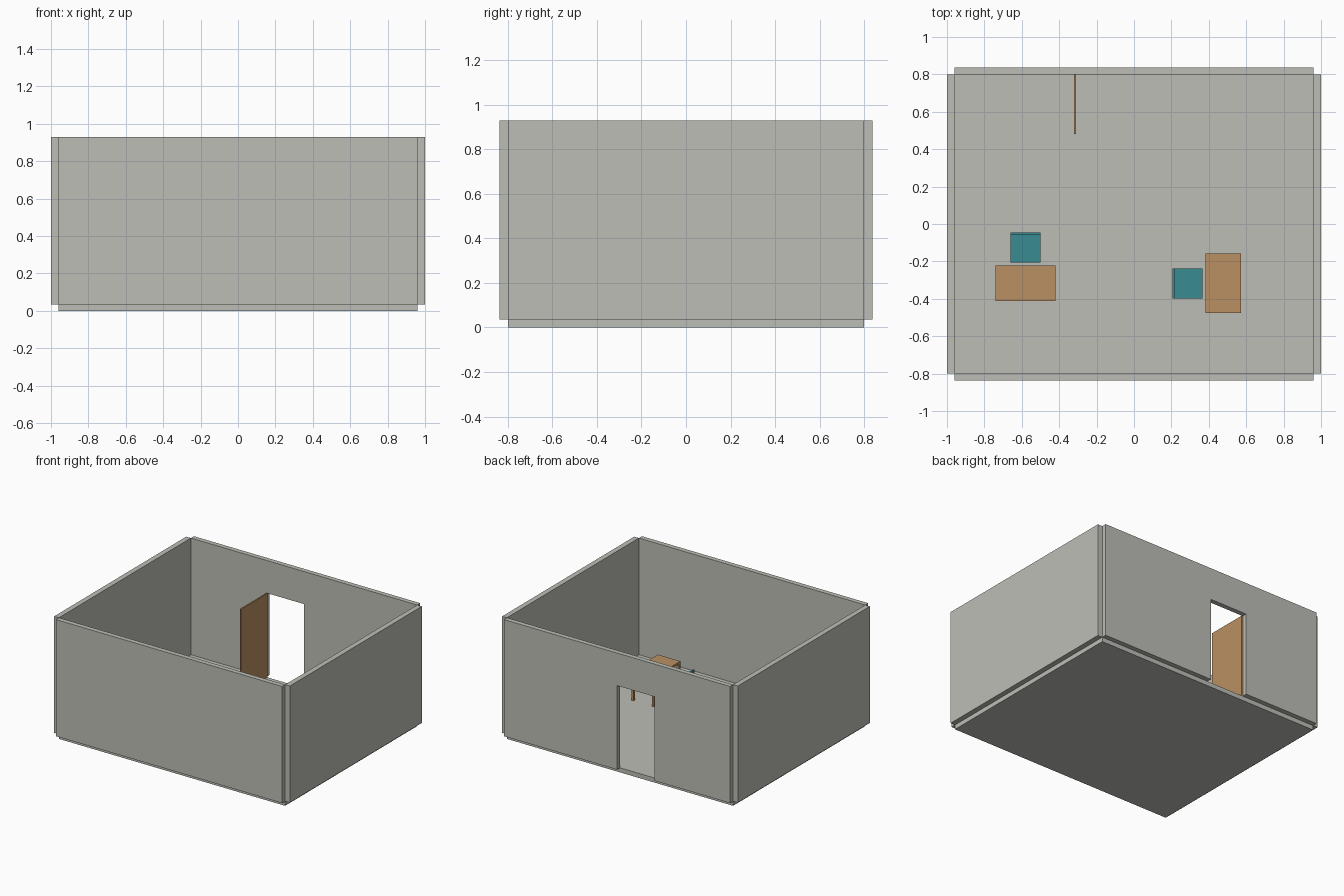
import bpy
import bmesh
from mathutils import Matrix, Vector
from math import radians

if "Cube" in bpy.data.objects:
    bpy.data.objects.remove(bpy.data.objects["Cube"], do_unlink=True)


def make_material(name, colour):
    mat = bpy.data.materials.new(name)
    mat.use_nodes = True
    mat.diffuse_color = (*colour, 1)
    mat.node_tree.nodes["Principled BSDF"].inputs["Base Color"].default_value = (*colour, 1)
    return mat


grey = make_material("warm_grey", (0.515, 0.515, 0.475))
wood = make_material("light_wood", (0.49, 0.28, 0.125))
teal = make_material("teal", (0.04, 0.26, 0.285))


def finish(name, bm, mat, matrix=Matrix()):
    bmesh.ops.recalc_face_normals(bm, faces=bm.faces)
    mesh = bpy.data.meshes.new(name)
    bm.to_mesh(mesh)
    bm.free()
    mesh.materials.append(mat)
    obj = bpy.data.objects.new(name, mesh)
    obj.matrix_world = matrix
    bpy.context.collection.objects.link(obj)
    return obj


def add_box(bm, low, high):
    low, high = Vector(low), Vector(high)
    matrix = Matrix.Translation((low + high) / 2) @ Matrix.Diagonal((*(high - low), 1))
    bmesh.ops.create_cube(bm, size=1, matrix=matrix)


def box(name, low, high, mat, matrix=Matrix()):
    bm = bmesh.new()
    add_box(bm, low, high)
    return finish(name, bm, mat, matrix)


def legs(name, half_x, half_y, top, width, mat, matrix):
    bm = bmesh.new()
    for sx in (-1, 1):
        for sy in (-1, 1):
            x, y = sx * (half_x - width / 2), sy * (half_y - width / 2)
            add_box(bm, (x - width / 2, y - width / 2, 0),
                    (x + width / 2, y + width / 2, top))
    finish(name, bm, mat, matrix)


# Room dimensions
FLOOR, TOP = 0.035, 0.93
IN_X, IN_Y, OUT_X, OUT_Y = 0.96, 0.8, 1.0, 0.837
DOOR_LEFT, DOOR_RIGHT, DOOR_TOP = -0.32, 0.0, 0.68

# Floor and plain walls
box("floor", (-IN_X, -IN_Y, 0), (IN_X, IN_Y, FLOOR), grey)
box("front_wall", (-IN_X, -OUT_Y, FLOOR), (IN_X, -IN_Y, TOP), grey)
box("left_wall", (IN_X, -IN_Y, FLOOR), (OUT_X, IN_Y, TOP), grey)
box("right_wall", (-OUT_X, -IN_Y, FLOOR), (-IN_X, IN_Y, TOP), grey)

# Back wall with a doorway, extruded from its outline
outline = [(-IN_X, FLOOR), (DOOR_LEFT, FLOOR), (DOOR_LEFT, DOOR_TOP), (DOOR_RIGHT, DOOR_TOP),
           (DOOR_RIGHT, FLOOR), (IN_X, FLOOR), (IN_X, TOP), (-IN_X, TOP)]
bm = bmesh.new()
face = bm.faces.new([bm.verts.new((x, IN_Y, z)) for x, z in outline])
extruded = bmesh.ops.extrude_face_region(bm, geom=[face], use_keep_orig=True)
moved = [v for v in extruded["geom"] if isinstance(v, bmesh.types.BMVert)]
bmesh.ops.translate(bm, verts=moved, vec=(0, OUT_Y - IN_Y, 0))
finish("back_wall", bm, grey)

# Open door, swung into the room
box("door", (DOOR_LEFT, 0.48, FLOOR), (DOOR_LEFT + 0.01, IN_Y, DOOR_TOP), wood)


# Desk and chair sets, each turned as a whole
def desk(name, matrix):
    box(name + "_top", (-0.16, -0.095, 0.21), (0.16, 0.095, 0.228), wood, matrix)
    legs(name + "_legs", 0.16, 0.095, 0.21, 0.018, wood, matrix)


def chair(name, matrix):
    box(name + "_seat", (-0.08, -0.08, 0.11), (0.08, 0.08, 0.125), teal, matrix)
    box(name + "_backrest", (-0.08, 0.068, 0.125), (0.08, 0.08, 0.24), teal, matrix)
    legs(name + "_legs", 0.08, 0.08, 0.11, 0.013, teal, matrix)


for side, x, y, angle in (("right", -0.58, -0.317, 0), ("left", 0.477, -0.317, 90)):
    place = Matrix.Translation((x, y, FLOOR)) @ Matrix.Rotation(radians(angle), 4, "Z")
    desk(side + "_desk", place)
    chair(side + "_chair", place @ Matrix.Translation((0, 0.192, 0)))
